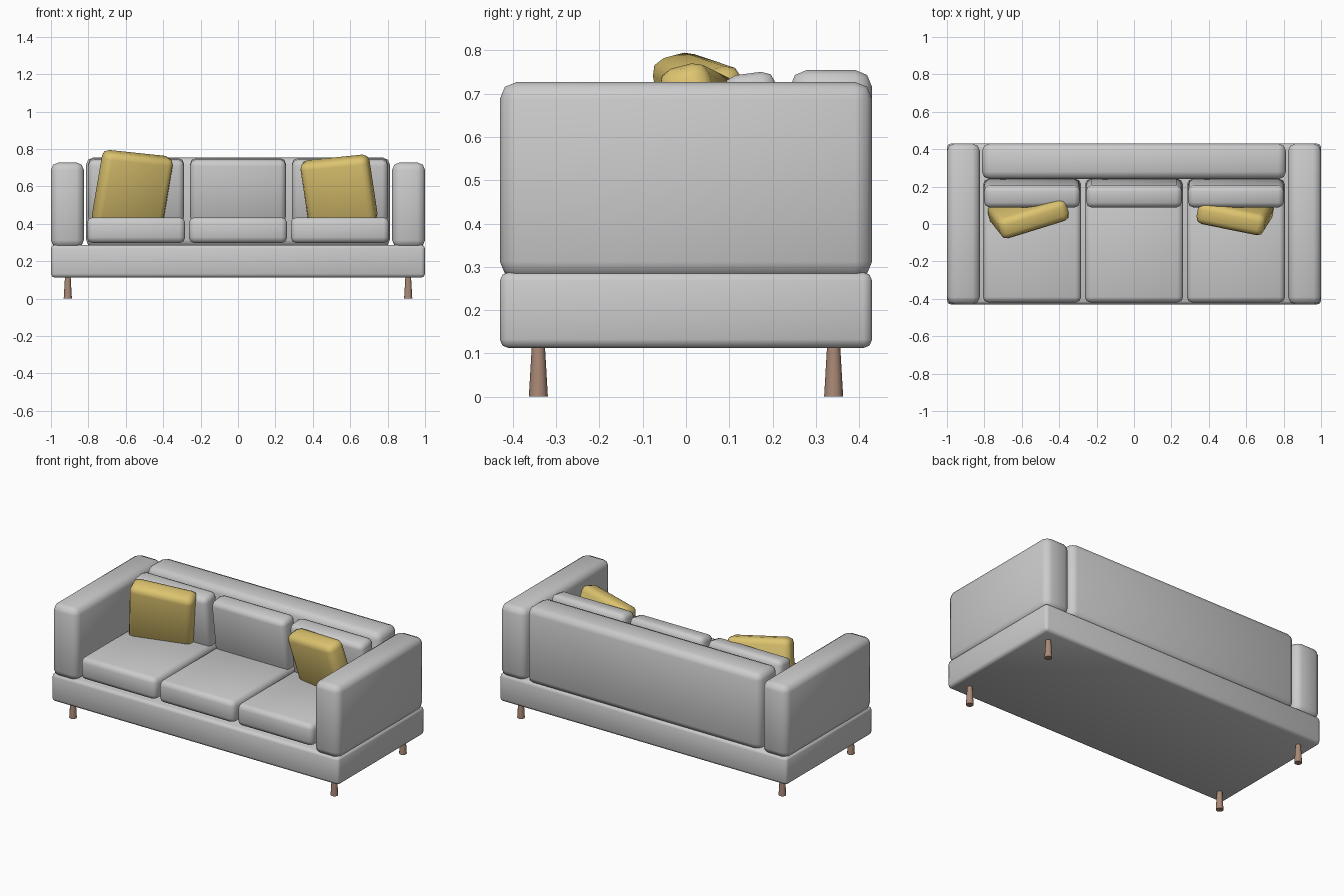
import bpy
from math import radians

if "Cube" in bpy.data.objects:
    bpy.data.objects.remove(bpy.data.objects["Cube"])


def material(name, rgb):
    m = bpy.data.materials.new(name)
    m.diffuse_color = (*rgb, 1)
    m.use_nodes = True
    m.node_tree.nodes["Principled BSDF"].inputs["Base Color"].default_value = m.diffuse_color
    return m


def soft_box(name, loc, size, radius, rot=(0, 0, 0), mat=None):
    """Box with two-step rounded edges, smooth shaded."""
    bpy.ops.mesh.primitive_cube_add(size=1, location=loc, rotation=rot)
    ob = bpy.context.object
    ob.name = name
    ob.scale = size
    bpy.ops.object.transform_apply(location=False, rotation=False, scale=True)
    bev = ob.modifiers.new("rounding", 'BEVEL')
    bev.width = radius
    bev.segments = 2
    bpy.ops.object.modifier_apply(modifier=bev.name)
    bpy.ops.object.shade_smooth_by_angle(angle=radians(50))
    if mat:
        ob.data.materials.append(mat)
    return ob


wood = material("wood", (0.40, 0.25, 0.18))
mustard = material("mustard", (0.72, 0.55, 0.16))

# Base frame and backrest
soft_box("base", (0, 0, 0.2), (2.0, 0.86, 0.175), 0.02)
soft_box("backrest", (0, 0.335, 0.515), (1.625, 0.19, 0.48), 0.04)

# Arms
for side, s in (("left", -1), ("right", 1)):
    soft_box(side + "_arm", (s * 0.912, 0, 0.5), (0.176, 0.86, 0.455), 0.04)

# Seat and back cushions
for side, x in (("left", -0.545), ("middle", 0), ("right", 0.545)):
    soft_box(side + "_seat_cushion", (x, -0.09, 0.366), (0.525, 0.66, 0.138), 0.03)
    soft_box(side + "_back_cushion", (x, 0.166, 0.578), (0.512, 0.12, 0.34), 0.03,
             (0.13, 0, 0))

# Throw pillows
soft_box("left_pillow", (-0.565, 0.06, 0.58), (0.385, 0.12, 0.4), 0.035,
         (0.25, 0.1, 0.3), mustard)
soft_box("right_pillow", (0.54, 0.06, 0.573), (0.37, 0.12, 0.365), 0.035,
         (0.25, -0.1, -0.2), mustard)

# Tapered legs, wider at the floor
for sx, side in ((-1, "left"), (1, "right")):
    for sy, end in ((-1, "front"), (1, "back")):
        bpy.ops.mesh.primitive_cone_add(vertices=12, radius1=0.022, radius2=0.015,
                                        depth=0.12, location=(sx * 0.91, sy * 0.341, 0.06))
        leg = bpy.context.object
        leg.name = f"{end}_{side}_leg"
        leg.data.materials.append(wood)
        bpy.ops.object.shade_smooth_by_angle(angle=radians(40))
